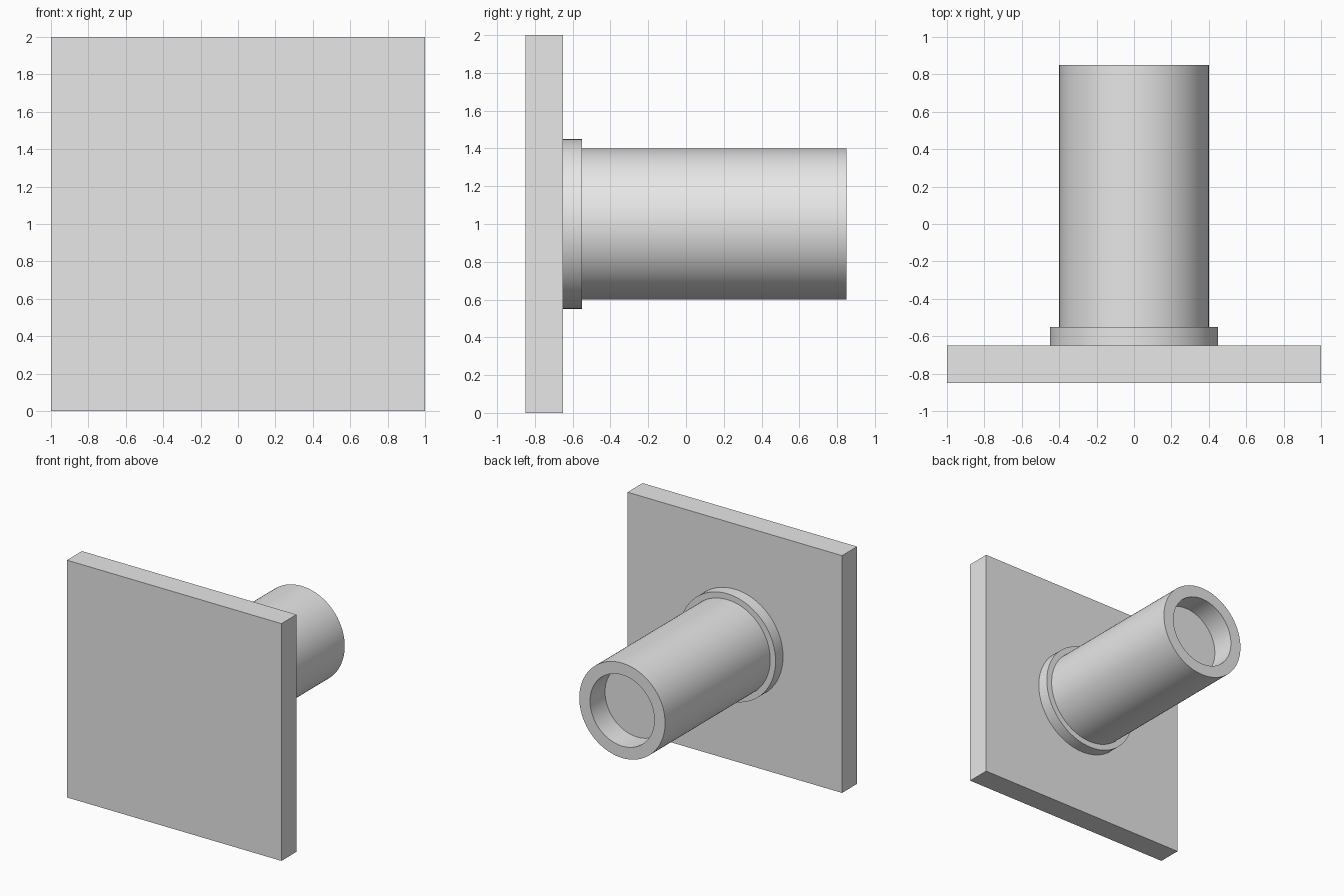
import bpy
import bmesh
import math
from mathutils import Matrix, Vector

cube = bpy.data.objects.get("Cube")
if cube:
    bpy.data.objects.remove(cube, do_unlink=True)

SEGMENTS = 96
AXIS_HEIGHT = 1.0

# Single plain grey material
grey = bpy.data.materials.new("light_grey")
grey.use_nodes = True
colour = (0.8, 0.8, 0.8, 1.0)
grey.diffuse_color = colour
grey.node_tree.nodes["Principled BSDF"].inputs["Base Color"].default_value = colour


def add_part(name, bm):
    bmesh.ops.recalc_face_normals(bm, faces=bm.faces)
    mesh = bpy.data.meshes.new(name)
    bm.to_mesh(mesh)
    bm.free()
    mesh.materials.append(grey)
    obj = bpy.data.objects.new(name, mesh)
    bpy.context.collection.objects.link(obj)
    return obj


def turned_part(name, profile):
    """Spin a (radius, y) profile about the horizontal axis."""
    bm = bmesh.new()
    verts = [bm.verts.new((r, y, AXIS_HEIGHT)) for r, y in profile]
    edges = [bm.edges.new(pair) for pair in zip(verts, verts[1:])]
    bmesh.ops.spin(bm, geom=verts + edges, cent=(0, 0, AXIS_HEIGHT),
                   axis=(0, 1, 0), angle=math.tau, steps=SEGMENTS)
    bmesh.ops.remove_doubles(bm, verts=bm.verts, dist=1e-5)
    obj = add_part(name, bm)
    bpy.ops.object.select_all(action="DESELECT")
    obj.select_set(True)
    bpy.context.view_layer.objects.active = obj
    bpy.ops.object.shade_smooth_by_angle(angle=math.radians(30))
    return obj


# Square base plate
bm = bmesh.new()
bmesh.ops.create_cube(bm, size=1, matrix=Matrix.Translation(
    Vector((0, -0.75, AXIS_HEIGHT))) @ Matrix.Diagonal((2, 0.2, 2, 1)))
add_part("base_plate", bm)

# Collar where the post meets the plate
turned_part("collar", [(0, -0.65), (0.45, -0.65), (0.45, -0.55), (0, -0.55)])

# Round post with a shallow blind recess in its end
turned_part("post", [(0, -0.55), (0.4, -0.55), (0.4, 0.85),
                     (0.3, 0.85), (0.3, 0.65), (0, 0.65)])
